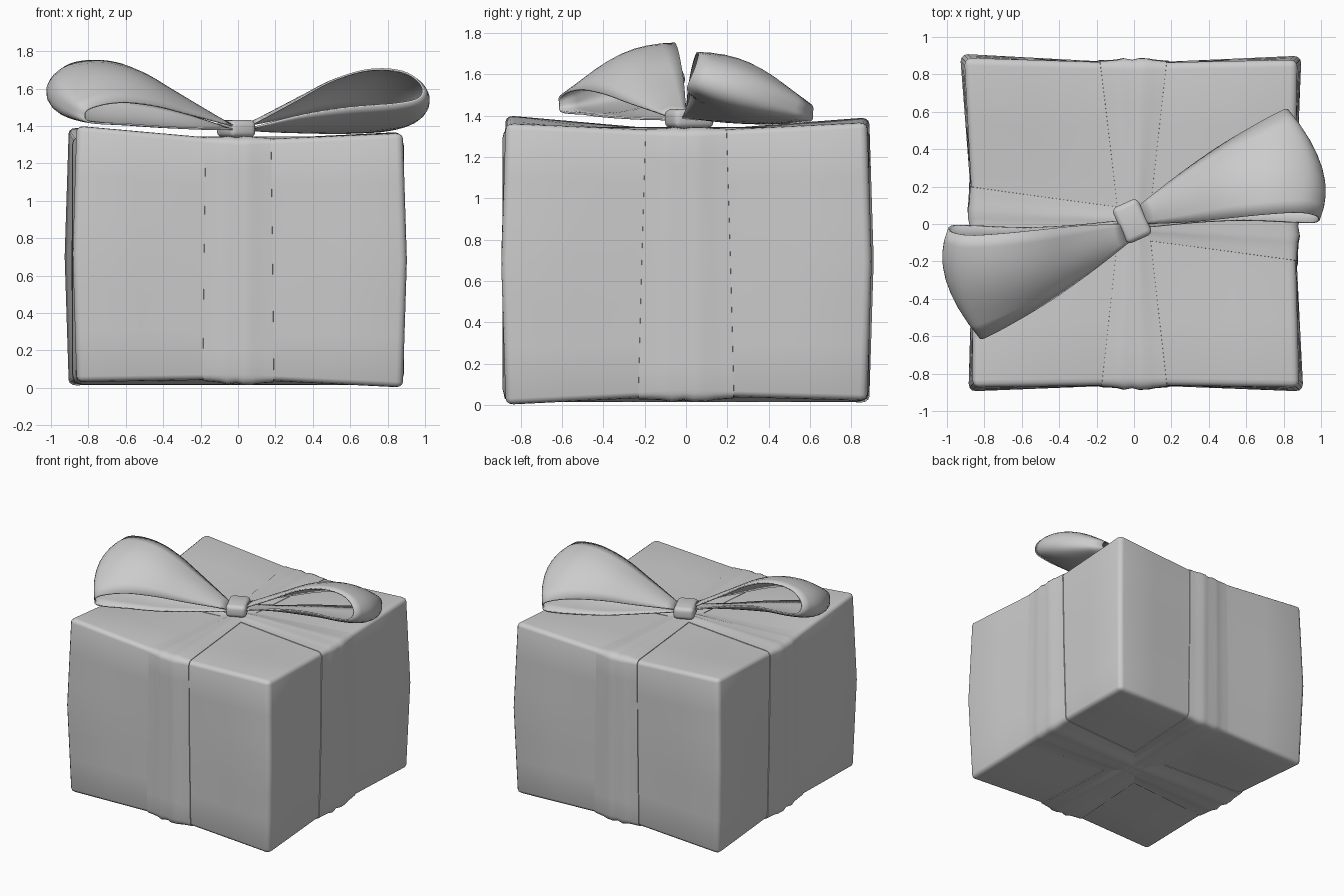
import bpy, bmesh, math
from mathutils import Vector, Matrix

if "Cube" in bpy.data.objects:
    bpy.data.objects.remove(bpy.data.objects["Cube"])

grey = bpy.data.materials.new("soft grey")
grey.diffuse_color = (0.6, 0.6, 0.6, 1)
grey.use_nodes = True
grey.node_tree.nodes["Principled BSDF"].inputs["Base Color"].default_value = grey.diffuse_color


def finish(name, bm, angle=40):
    """Turn a bmesh into a smooth-shaded, coloured object."""
    bmesh.ops.recalc_face_normals(bm, faces=bm.faces)
    me = bpy.data.meshes.new(name)
    bm.to_mesh(me)
    bm.free()
    me.materials.append(grey)
    ob = bpy.data.objects.new(name, me)
    bpy.context.collection.objects.link(ob)
    bpy.ops.object.select_all(action='DESELECT')
    ob.select_set(True)
    bpy.context.view_layer.objects.active = ob
    bpy.ops.object.shade_smooth_by_angle(angle=math.radians(angle))
    return ob


def grid_faces(bm, rows, closed=False):
    """Skin rows of points with quads."""
    vs = [[bm.verts.new(p) for p in row] for row in rows]
    n = len(vs)
    for i in range(n if closed else n - 1):
        a, b = vs[i], vs[(i + 1) % n]
        for j in range(len(a) - 1):
            bm.faces.new((a[j], a[j + 1], b[j + 1], b[j]))


# Corner (x, y, bottom z, top z) of the squeezed box, keyed by the signs of x and y
CORNERS = {(-1, -1): (-0.885, -0.895, 0.03, 1.405), (1, -1): (0.905, -0.895, 0.0, 1.365),
           (-1, 1): (-0.93, 0.91, 0.01, 1.395), (1, 1): (0.895, 0.90, 0.02, 1.37)}
PINCH, LOW, HIGH, ROUND = 0.86, 0.045, 1.325, 0.045


def squeeze(u, v, w):
    """Map a point of the unit cube onto the box with pinched-in middles."""
    cx, cy, zb, zt = CORNERS[(1 if u > 0 else -1, 1 if v > 0 else -1)]
    k = abs(u * v)
    waist = 1 - 0.025 * abs(w) * k
    x = (u * PINCH + (cx - math.copysign(PINCH, u)) * k) * waist
    y = (v * PINCH + (cy - math.copysign(PINCH, v)) * k) * waist
    lo, hi = LOW + (zb - LOW) * k, HIGH + (zt - HIGH) * k
    return Vector((x, y, lo + (hi - lo) * (w + 1) / 2))


# Box
bm = bmesh.new()
bmesh.ops.create_cube(bm, size=2)
bmesh.ops.bevel(bm, geom=bm.edges[:], offset=ROUND, segments=3, profile=0.5, affect='EDGES')
for axis in range(3):
    for cut in (-0.6, -0.3, 0, 0.3, 0.6):
        n = Vector((0, 0, 0))
        n[axis] = 1
        bmesh.ops.bisect_plane(bm, geom=bm.verts[:] + bm.edges[:] + bm.faces[:],
                               plane_co=n * cut, plane_no=n)
for vert in bm.verts:
    vert.co = squeeze(*vert.co)
finish("gift_box", bm)

# Ribbon bands: a rippled cross-section (across, height) led around the box
RIPPLE = [(-1, -0.012), (-0.99, 0.006), (-0.75, 0.01), (-0.5, 0.016), (-0.3, 0.028), (-0.05, 0.02),
          (0.15, 0.03), (0.4, 0.026), (0.6, 0.016), (0.8, 0.011), (0.99, 0.006), (1, -0.012)]


def loop_path():
    """Rounded square path: (corner centre, outward direction) pairs."""
    r, path = 1 - ROUND, []
    for q in range(4):
        a0 = q * math.pi / 2
        d = Vector((math.cos(a0), math.sin(a0)))
        side = Vector((-d.y, d.x))
        for s in (-0.75, -0.5, -0.25, 0, 0.25, 0.5, 0.75):
            path.append((d * r + side * s, d))
        for k in range(5):
            a = a0 + k * math.pi / 8
            path.append(((d + side) * r, Vector((math.cos(a), math.sin(a)))))
    return path


def band(name, along_x, wide_top, wide_low):
    bm = bmesh.new()
    rows = []
    for centre, d in loop_path():
        base = centre + d * ROUND
        p, w = abs(base.x), base.y
        half = wide_low + (wide_top - wide_low) * (w + 1) / 2
        if w > 0.98:                       # narrows to the knot on top
            half = 0.08 + (wide_top - 0.08) * min(p, 1)
        elif w < -0.98:
            half *= 0.75 + 0.25 * min(p, 1)
        lift = 1.5 if w < -0.98 else 1.0
        row = []
        for t, h in RIPPLE:
            c = base + d * h * lift
            q = t * half / PINCH
            row.append(squeeze(c.x, q, c.y) if along_x else squeeze(q, c.x, c.y))
        rows.append(row)
    grid_faces(bm, rows, closed=True)
    finish(name, bm, 50)


band("ribbon_band_front_back", False, 0.17, 0.185)
band("ribbon_band_sides", True, 0.19, 0.225)

# Bow loops: near edge, middle and far edge of the strip, each from knot out and back
NEAR = [(.06, .0, 1.40), (.3, .01, 1.53), (.5, .03, 1.64), (.7, .05, 1.70), (.88, .06, 1.69),
        (.98, .04, 1.62), (.97, .01, 1.55), (.85, .01, 1.52), (.6, .02, 1.50), (.35, .01, 1.46),
        (.06, -.02, 1.385)]
MID = [(.05, .05, 1.41), (.3, .17, 1.53), (.52, .26, 1.62), (.75, .31, 1.65), (.93, .33, 1.60),
       (1.0, .30, 1.52), (.97, .28, 1.44), (.8, .25, 1.40), (.55, .2, 1.39), (.3, .12, 1.39),
       (.05, .04, 1.385)]
FAR = [(.03, .1, 1.40), (.25, .27, 1.44), (.45, .41, 1.475), (.65, .53, 1.48), (.79, .605, 1.45),
       (.82, .61, 1.41), (.79, .60, 1.375), (.6, .50, 1.365), (.4, .38, 1.365), (.2, .22, 1.37),
       (.03, .1, 1.38)]


def smooth_path(pts, steps=5):
    """Catmull-Rom curve through the points."""
    p = [Vector(q) for q in pts]
    p = [2 * p[0] - p[1]] + p + [2 * p[-1] - p[-2]]
    out = []
    for i in range(1, len(p) - 2):
        a, b, c, d = p[i - 1:i + 3]
        for s in range(steps):
            t = s / steps
            out.append(0.5 * (2 * b + (c - a) * t + (2 * a - 5 * b + 4 * c - d) * t * t
                              + (3 * b - a - 3 * c + d) * t ** 3))
    return out + [p[-2]]


def bow_loop(name, turn, lift):
    edges = [smooth_path(e) for e in (NEAR, MID, FAR)]
    rows = []
    for a, m, f in zip(*edges):
        row = []
        for k in range(9):
            t = k / 8
            c = a * (2 * (t - .5) * (t - 1)) + m * (4 * t * (1 - t)) + f * (2 * t * (t - .5))
            c.z += lift * min(1, abs(c.x) / 0.6)
            row.append(Matrix.Rotation(turn, 3, 'Z') @ c)
        rows.append(row)
    bm = bmesh.new()
    grid_faces(bm, rows)
    ob = finish(name, bm, 60)
    solid = ob.modifiers.new("thickness", 'SOLIDIFY')
    solid.thickness = 0.01
    solid.offset = 0


bow_loop("bow_loop_right", 0, 0.0)
bow_loop("bow_loop_left", math.pi, 0.045)

# Knot: rounded block, slimmer at both ends
bm = bmesh.new()
bmesh.ops.create_cube(bm, size=1)
bmesh.ops.scale(bm, vec=(0.15, 0.21, 0.1), verts=bm.verts)
bmesh.ops.bevel(bm, geom=bm.edges[:], offset=0.03, segments=4, profile=0.5, affect='EDGES')
for vert in bm.verts:
    vert.co.z *= 1 - 12 * vert.co.y ** 2
bmesh.ops.transform(bm, verts=bm.verts,
                    matrix=Matrix.Translation((-0.01, 0.015, 1.385)) @ Matrix.Rotation(0.42, 4, 'Z'))
finish("bow_knot", bm)
